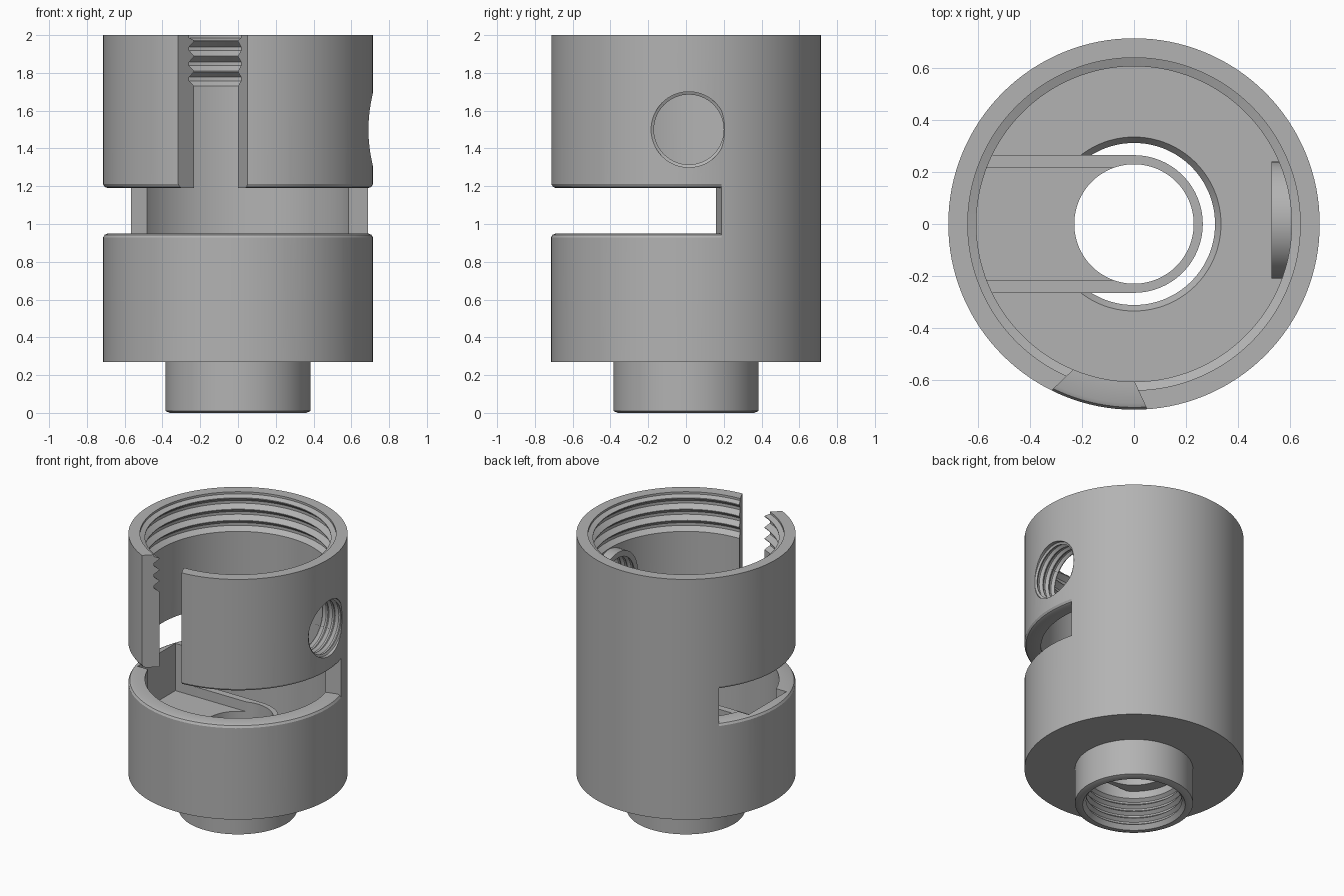
import bpy, bmesh, math
from mathutils import Matrix

if "Cube" in bpy.data.objects:
    bpy.data.objects.remove(bpy.data.objects["Cube"])

grey = bpy.data.materials.new("plain grey")
grey.diffuse_color = (0.45, 0.45, 0.45, 1)
grey.use_nodes = True
grey.node_tree.nodes["Principled BSDF"].inputs["Base Color"].default_value = grey.diffuse_color


def finish(name, bm):
    bmesh.ops.recalc_face_normals(bm, faces=bm.faces)
    me = bpy.data.meshes.new(name)
    bm.to_mesh(me)
    bm.free()
    ob = bpy.data.objects.new(name, me)
    me.materials.append(grey)
    bpy.context.collection.objects.link(ob)
    return ob


def lathe(name, profile, a0=0, a1=360, n=128):
    """Spin a closed (radius, z) profile around z; partial spins get end caps."""
    full = a1 - a0 >= 360
    bm = bmesh.new()
    rows = []
    for i in range(n if full else n + 1):
        a = math.radians(a0 + (a1 - a0) * i / n)
        rows.append([bm.verts.new((r * math.cos(a), r * math.sin(a), z)) for r, z in profile])
    k = len(profile)
    for i in range(n):
        p, q = rows[i], rows[(i + 1) % len(rows)]
        for j in range(k):
            bm.faces.new((p[j], q[j], q[(j + 1) % k], p[(j + 1) % k]))
    if not full:
        bm.faces.new(rows[0])
        bm.faces.new(rows[-1])
    return finish(name, bm)


def prism(name, pts, z0, z1):
    """Extrude a flat outline from z0 to z1."""
    bm = bmesh.new()
    lo = [bm.verts.new((x, y, z0)) for x, y in pts]
    hi = [bm.verts.new((x, y, z1)) for x, y in pts]
    bm.faces.new(lo)
    bm.faces.new(hi)
    for i in range(len(pts)):
        j = (i + 1) % len(pts)
        bm.faces.new((lo[i], lo[j], hi[j], hi[i]))
    return finish(name, bm)


def arc(r, a0, a1, n=32):
    return [(r * math.cos(math.radians(a0 + (a1 - a0) * i / n)),
             r * math.sin(math.radians(a0 + (a1 - a0) * i / n))) for i in range(n + 1)]


def cut(ob, cutter):
    m = ob.modifiers.new("cut", 'BOOLEAN')
    m.operation, m.solver, m.object = 'DIFFERENCE', 'EXACT', cutter
    bpy.context.view_layer.objects.active = ob
    bpy.ops.object.modifier_apply(modifier=m.name)


def thread(minor, major, start, pitch, count):
    """Trapezoid grooves going up from start."""
    pts = []
    for i in range(count):
        z = start + i * pitch
        pts += [(minor, z), (major, z + pitch * .35), (major, z + pitch * .6), (minor, z + pitch * .95)]
    return pts


# main shell: neck, cup and threaded sleeve in one profile
outer = [(.36, 0), (.385, .01), (.385, .27), (.715, .27), (.715, 2), (.64, 2), (.64, 1.985)]
sleeve_thread = list(reversed(thread(.607, .64, 1.73, .08, 3)))
neck_thread = list(reversed(thread(.312, .335, .03, .05, 4)))
shell = lathe("shell", outer + [(.607, 1.972)] + sleeve_thread
              + [(.607, .35), (.335, .35), (.312, .32)] + neck_thread + [(.335, 0)])

# inner tray: channel with a round end and a central hole
tray = prism("inner_tray", arc(.265, -90, 90) + [(-.62, .265), (-.62, -.265)], .28, .68)

# side boss around the threaded side hole
side = Matrix.Translation((0, .015, 1.5)) @ Matrix.Rotation(math.radians(90), 4, 'Y')
boss = lathe("side_boss", [(.1, .53), (.225, .53), (.225, .62), (.1, .62)], n=64)
boss.data.transform(side)

# cutters
slot = lathe("slot_cutter", [(.3, .95), (.69, .95), (.706, .943), (.717, .925), (.8, .925),
                             (.8, 1.215), (.717, 1.215), (.706, 1.197), (.69, 1.19), (.3, 1.19)],
             142.5, 375.3, 90)
slit = prism("slit_cutter", [(-.42, -.74), (-.19, -.52), (-.04, -.52), (.08, -.777), (-.3, -.9)], 1.1, 2.1)
channel = prism("channel_cutter", arc(.215, -90, 90) + [(-.65, .215), (-.65, -.215)], .61, 1.0)
hole = prism("hole_cutter", arc(.23, 0, 354.375, 63), .1, 1.0)
grooves = thread(.185, .2, .535, .05, 3)
side_hole = lathe("side_hole_cutter", [(.001, .45), (.185, .45)] + grooves + [(.2, .69), (.2, .8), (.001, .8)], n=64)
side_hole.data.transform(side)

for c in (slot, slit, channel, side_hole):
    cut(shell, c)
cut(tray, channel)
cut(tray, hole)
cut(boss, side_hole)

for c in (slot, slit, channel, hole, side_hole):
    bpy.data.objects.remove(c)

# smooth curved walls, sharp edges
for ob in (shell, tray, boss):
    bpy.ops.object.select_all(action='DESELECT')
    ob.select_set(True)
    bpy.context.view_layer.objects.active = ob
    bpy.ops.object.shade_smooth_by_angle(angle=math.radians(25))
